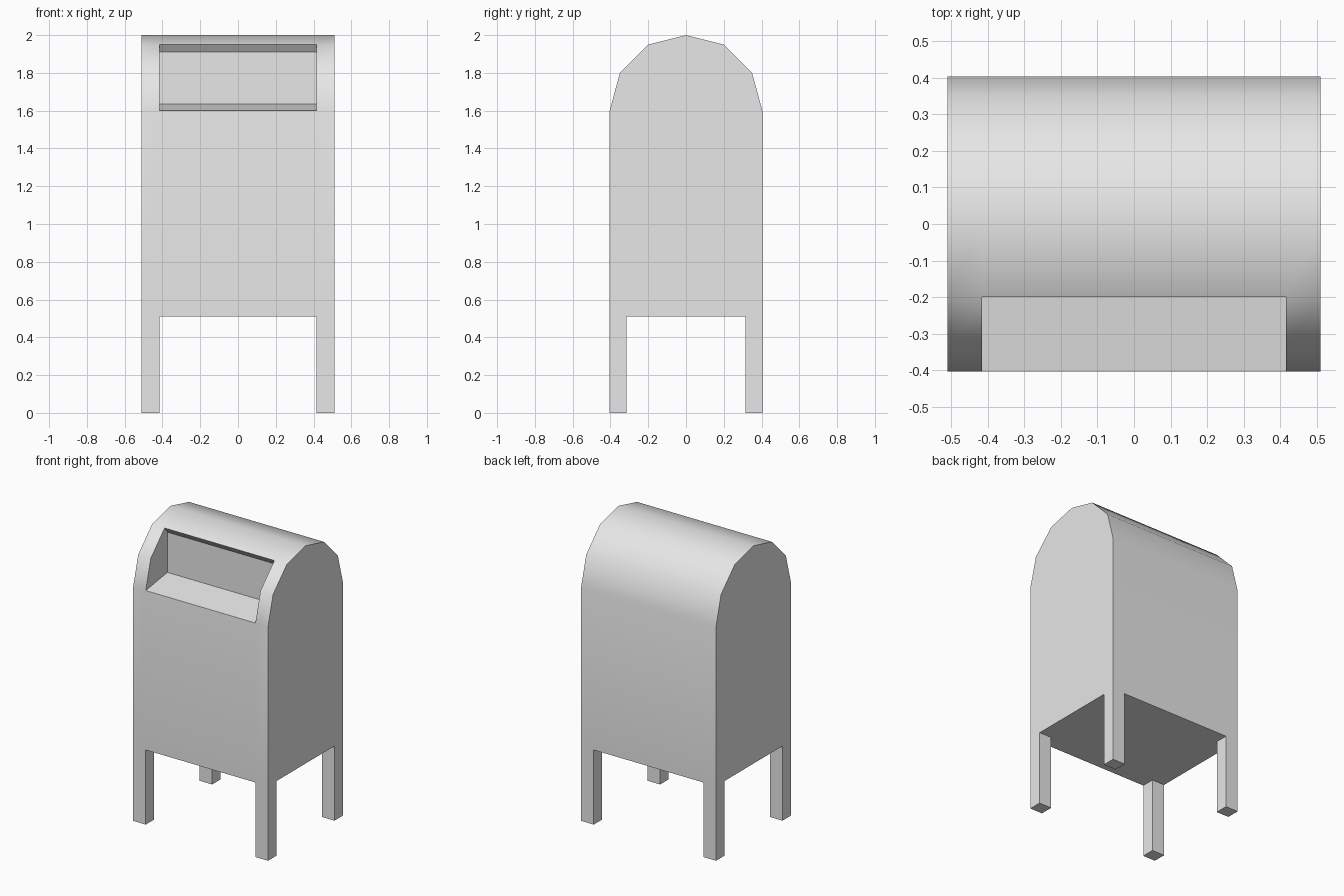
import bpy, bmesh
from math import radians

cube = bpy.data.objects.get("Cube")
if cube:
    bpy.data.objects.remove(cube, do_unlink=True)

grey = bpy.data.materials.new("light grey")
grey.use_nodes = True
grey.diffuse_color = (0.8, 0.8, 0.8, 1)
grey.node_tree.nodes["Principled BSDF"].inputs["Base Color"].default_value = (0.8, 0.8, 0.8, 1)

HALF_X, HALF_Y, BASE = 0.51, 0.404, 0.51   # body extents and underside height
SLOT_X, LEG_Y = 0.415, 0.09                # slot half width, leg depth


def make_object(name, bm):
    bmesh.ops.recalc_face_normals(bm, faces=bm.faces)
    mesh = bpy.data.meshes.new(name)
    bm.to_mesh(mesh)
    bm.free()
    mesh.materials.append(grey)
    obj = bpy.data.objects.new(name, mesh)
    bpy.context.collection.objects.link(obj)
    return obj


# Body: arched side profile swept across three columns, the middle one recessed
front = [(-HALF_Y, BASE), (-HALF_Y, 1.6), (-0.35, 1.8), (-0.2, 1.95)]
profile = front + [(0, 2)] + [(-y, z) for y, z in reversed(front)]
recess = [(-0.17, 1.91), (-0.17, 1.635)]   # back wall, top to bottom
slot_edges = (1, 2)                        # profile edges opened for the slot

bm = bmesh.new()
columns = [[bm.verts.new((x, y, z)) for y, z in profile]
           for x in (-HALF_X, -SLOT_X, SLOT_X, HALF_X)]
for c in range(3):
    a, b = columns[c], columns[c + 1]
    for i in range(len(profile)):
        j = (i + 1) % len(profile)
        if not (c == 1 and i in slot_edges):
            bm.faces.new((a[i], b[i], b[j], a[j]))
bm.faces.new(columns[0])
bm.faces.new(columns[3])

# Slot: sloped floor, back wall, ceiling and two side walls
inner = [[bm.verts.new((x, y, z)) for y, z in recess] for x in (-SLOT_X, SLOT_X)]
loops = [[col[3]] + ins + [col[1]] for col, ins in zip(columns[1:3], inner)]
for i in range(3):
    bm.faces.new((loops[0][i], loops[1][i], loops[1][i + 1], loops[0][i + 1]))
for loop, col in zip(loops, columns[1:3]):
    bm.faces.new(loop + [col[2]])

body = make_object("mailbox_body", bm)
bpy.ops.object.select_all(action='DESELECT')
body.select_set(True)
bpy.context.view_layer.objects.active = body
bpy.ops.object.shade_smooth_by_angle(angle=radians(34))

# Legs: square posts flush with the body corners
leg_x = HALF_X - SLOT_X
for side, sx in (("right", -1), ("left", 1)):
    for end, sy in (("front", -1), ("back", 1)):
        bm = bmesh.new()
        bmesh.ops.create_cube(bm, size=1)
        bmesh.ops.scale(bm, vec=(leg_x, LEG_Y, BASE), verts=bm.verts)
        bmesh.ops.translate(bm, verts=bm.verts, vec=(
            sx * (HALF_X - leg_x / 2), sy * (HALF_Y - LEG_Y / 2), BASE / 2))
        make_object(f"{end}_{side}_leg", bm)
